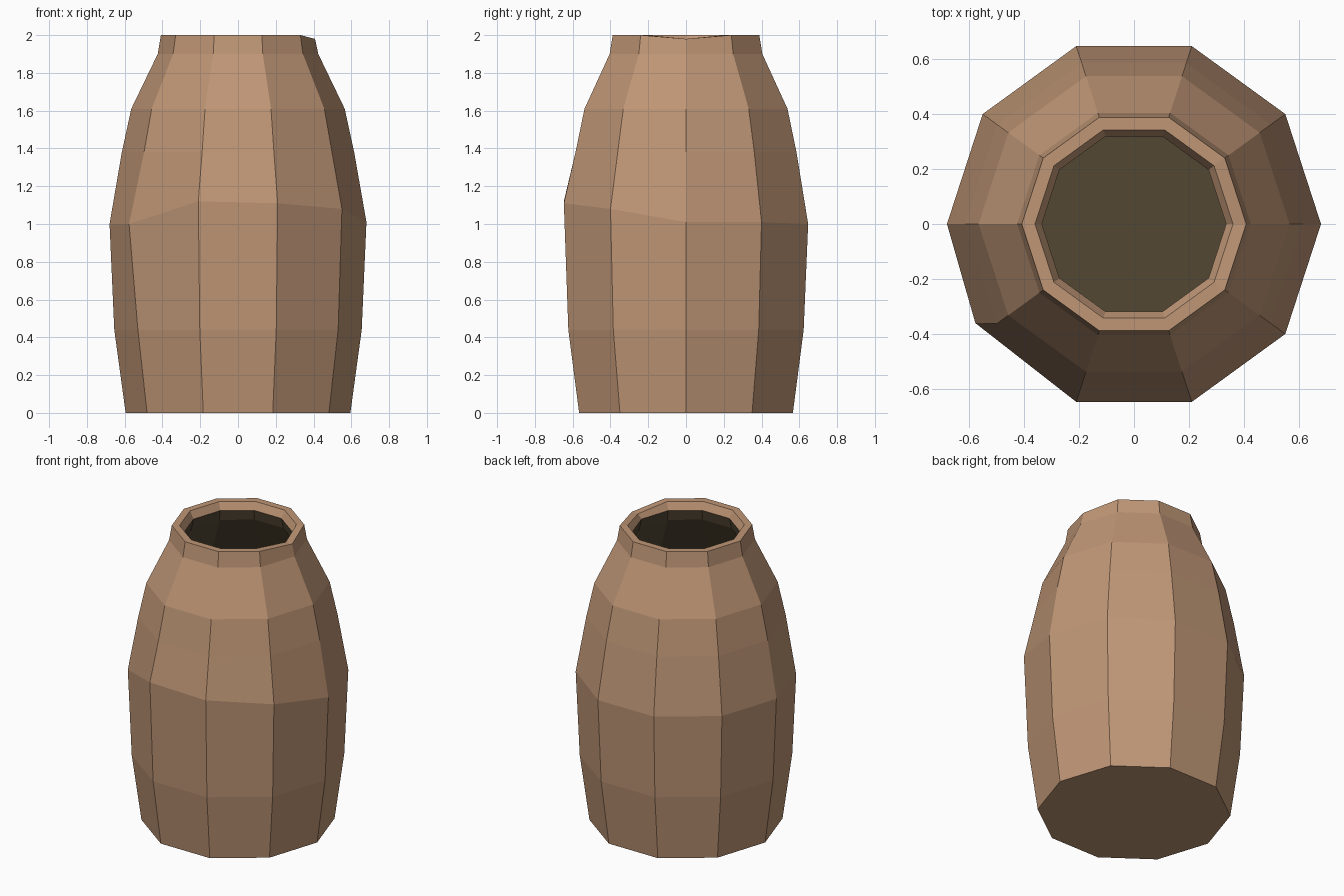
import bpy, bmesh, math

if "Cube" in bpy.data.objects:
    bpy.data.objects.remove(bpy.data.objects["Cube"])


def material(name, rgb):
    m = bpy.data.materials.new(name)
    m.diffuse_color = (*rgb, 1)
    m.use_nodes = True
    m.node_tree.nodes["Principled BSDF"].inputs["Base Color"].default_value = m.diffuse_color
    return m


clay = material("clay_tan", (0.52, 0.305, 0.18))
dark = material("dark_interior", (0.084, 0.063, 0.034))

SIDES = 10
# (radius, height) from the outer base, over the rim and down to the inner floor
OUTER = [(0.595, 0.0), (0.655, 0.44), (0.68, 1.0), (0.615, 1.38),
         (0.565, 1.61), (0.425, 1.9), (0.408, 2.0)]
LIP = [(0.36, 2.0), (0.335, 1.95)]
INNER = [(0.35, 1.88), (0.49, 1.6), (0.60, 1.0), (0.58, 0.44), (0.53, 0.06)]
profile = OUTER + LIP + INNER
DARK_FROM = len(OUTER) + len(LIP) - 1   # bands after this are the dark lining
SHOULDER = 2
# hand-made unevenness: the shoulder edge rises at the front
RISE = {7: 0.12, 8: 0.11, 9: 0.08, 0: 0.01, 1: 0.01}

# vase: ten-sided lathe
bm = bmesh.new()
rings = []
for i, (r, z) in enumerate(profile):
    ring = []
    for k in range(SIDES):
        a = 2 * math.pi * k / SIDES
        if i == SHOULDER and k == 6:
            a -= math.radians(4)
        h = z + (RISE.get(k, 0) if i == SHOULDER else 0)
        if k == 0 and z == 2.0:
            h -= 0.02                   # small dip in the rim
        ring.append(bm.verts.new((r * math.cos(a), r * math.sin(a), h)))
    rings.append(ring)

for i in range(len(rings) - 1):
    for k in range(SIDES):
        n = (k + 1) % SIDES
        f = bm.faces.new((rings[i][k], rings[i][n], rings[i + 1][n], rings[i + 1][k]))
        f.material_index = int(i >= DARK_FROM)

# base and inner floor
bm.faces.new(rings[0][::-1])
bm.faces.new(rings[-1]).material_index = 1

mesh = bpy.data.meshes.new("vase")
bm.to_mesh(mesh)
bm.free()
mesh.materials.append(clay)
mesh.materials.append(dark)
vase = bpy.data.objects.new("vase", mesh)
bpy.context.collection.objects.link(vase)
